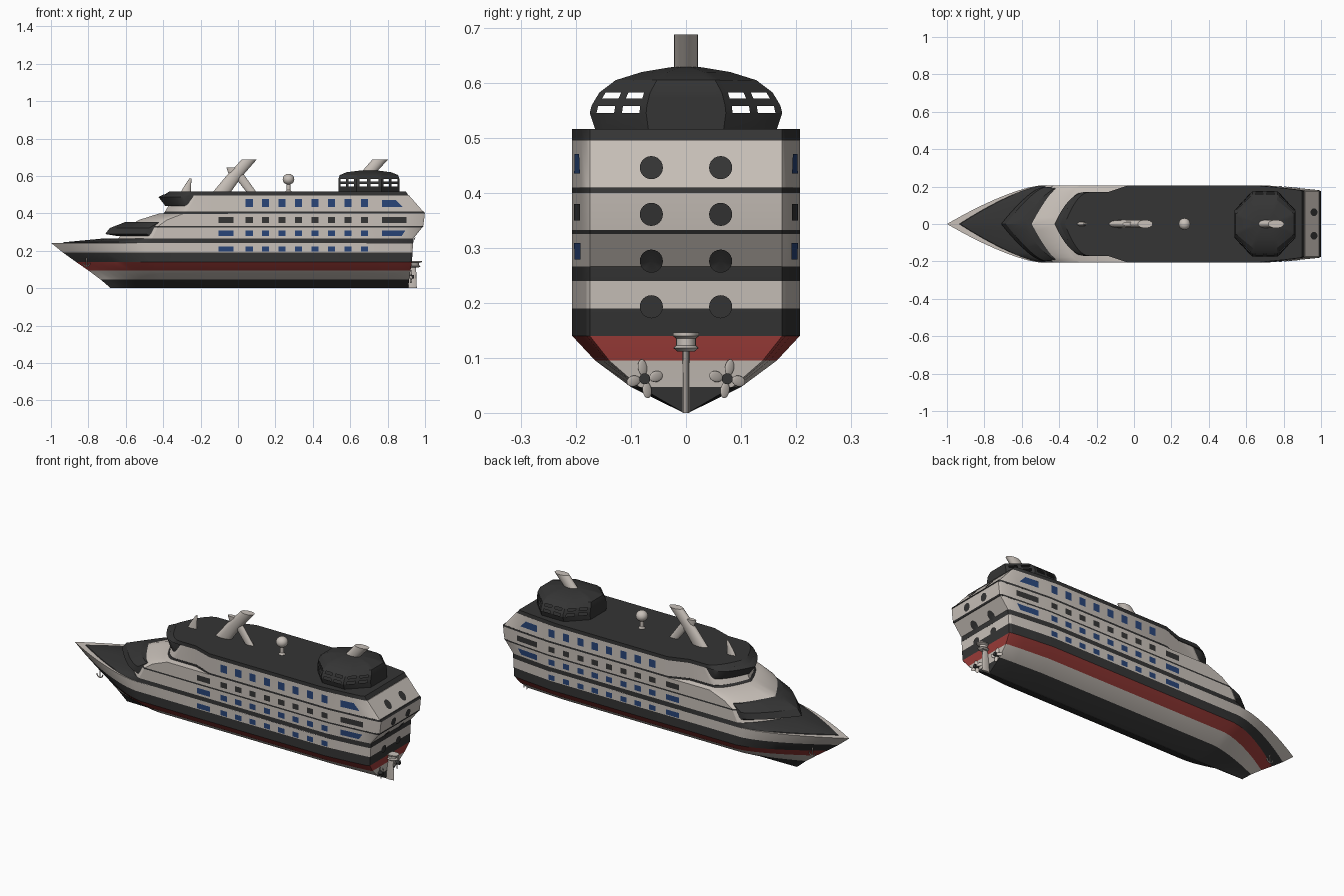
import bpy, bmesh, math
from mathutils import Vector

if "Cube" in bpy.data.objects:
    bpy.data.objects.remove(bpy.data.objects["Cube"])

def mat(name, rgb):
    m = bpy.data.materials.new(name)
    m.diffuse_color = (*rgb, 1)
    m.use_nodes = True
    m.node_tree.nodes["Principled BSDF"].inputs["Base Color"].default_value = m.diffuse_color
    return m

CREAM = mat("cream", (0.58, 0.53, 0.485))
DARK = mat("charcoal", (0.035, 0.035, 0.035))
RED = mat("red", (0.33, 0.045, 0.04))
BLUE = mat("blue_glass", (0.022, 0.06, 0.19))
BEAM = 0.207

def finish(name, bm, mats, angle=30, fix=True):
    if fix:
        bmesh.ops.recalc_face_normals(bm, faces=bm.faces)
    me = bpy.data.meshes.new(name)
    bm.to_mesh(me)
    bm.free()
    for m in mats:
        me.materials.append(m)
    ob = bpy.data.objects.new(name, me)
    bpy.context.collection.objects.link(ob)
    bpy.ops.object.select_all(action='DESELECT')
    ob.select_set(True)
    bpy.context.view_layer.objects.active = ob
    bpy.ops.object.shade_smooth_by_angle(angle=math.radians(angle))
    return ob

def skin(name, rings, bands, cap=None, skip=None, angle=30):
    """Bridge closed rings of points; bands gives one material per gap."""
    mats = list(dict.fromkeys(bands + [cap or bands[-1]]))
    bm = bmesh.new()
    vs = [[bm.verts.new(p) for p in r] for r in rings]
    n = len(rings[0])
    for i, m in enumerate(bands):
        for j in range(n):
            if skip and skip(i, j):
                continue
            k = (j + 1) % n
            f = bm.faces.new((vs[i][j], vs[i][k], vs[i + 1][k], vs[i + 1][j]))
            f.material_index = mats.index(m)
    bm.faces.new(vs[0]).material_index = mats.index(bands[0])
    bm.faces.new(vs[-1]).material_index = mats.index(cap or bands[-1])
    return finish(name, bm, mats, angle)

def outline(z, bow, length, stern, b=BEAM, p=1.4, w=None):
    """Ship-shaped ring: curved bow, optional shoulder, tapered stern."""
    w = w or b
    a = min(0.7, stern - 0.25)
    half = [(bow + length * i / 8, w * (1 - (1 - i / 8) ** p)) for i in range(9)]
    half += [(-0.14, w), (-0.03, b), (a, b), (a + (stern - a) * 0.65, b * 0.92),
             (stern - 0.012, b * 0.875), (stern, b * 0.845)]
    return [(x, y, z) for x, y in half] + [(x, -y, z) for x, y in half[:0:-1]]

# Hull with painted bands
skin("hull", [outline(0, -0.68, 0.3, 0.91, 0.004),
              outline(0.047, -0.735, 0.32, 0.915, 0.10),
              outline(0.095, -0.80, 0.37, 0.922, 0.165),
              outline(0.14, -0.865, 0.41, 0.93),
              outline(0.19, -0.935, 0.45, 0.933),
              outline(0.243, -1.0, 0.50, 0.936)],
     [DARK, CREAM, RED, DARK, CREAM], CREAM, angle=20)

# Foredeck and dark belt
skin("foredeck", [outline(0.240, -0.94, 0.45, 0.936), outline(0.246, -0.93, 0.45, 0.937),
                  outline(0.266, -0.72, 0.27, 0.938)], [DARK, DARK])

# Superstructure tiers separated by thin dark belts
skin("lower_tier", [outline(0.266, -0.64, 0.18, 0.938), outline(0.325, -0.60, 0.17, 0.985)], [CREAM])
skin("lower_belt", [outline(0.325, -0.60, 0.17, 0.987), outline(0.333, -0.59, 0.17, 0.992)], [DARK])
skin("middle_tier", [outline(0.333, -0.585, 0.16, 0.99), outline(0.365, -0.53, 0.15, 0.995),
                     outline(0.40, -0.42, 0.13, 0.998)], [CREAM, CREAM])
skin("upper_belt", [outline(0.40, -0.40, 0.12, 1.0, p=2, w=0.168),
                    outline(0.41, -0.39, 0.12, 0.995, p=2, w=0.168)], [DARK])
skin("upper_tier", [outline(0.41, -0.39, 0.12, 0.99, p=2, w=0.166),
                    outline(0.496, -0.34, 0.12, 0.915, p=2, w=0.166)], [CREAM])
skin("roof_deck", [outline(0.496, -0.40, 0.13, 0.912, p=2, w=0.17),
                   outline(0.516, -0.37, 0.13, 0.898, p=2, w=0.17)], [DARK])

# Wedge-shaped window visors at the front
skin("lower_visor", [outline(0.28, -0.65, 0.18, 0.3, 0.195), outline(0.29, -0.71, 0.22, 0.3, 0.198),
                     outline(0.322, -0.685, 0.21, 0.3, 0.198), outline(0.355, -0.60, 0.18, 0.3, 0.19)],
     [DARK] * 3)
skin("upper_visor", [outline(0.44, -0.39, 0.13, 0.3, 0.160, 2), outline(0.455, -0.40, 0.13, 0.3, 0.161, 2),
                     outline(0.488, -0.425, 0.15, 0.3, 0.163, 2), outline(0.5, -0.40, 0.14, 0.3, 0.163, 2)],
     [DARK] * 3)

# Stern x by height, and side y by position
STERN = [(0.14, 0.93), (0.266, 0.938), (0.325, 0.985), (0.333, 0.99), (0.40, 0.998), (0.41, 0.99), (0.496, 0.915)]

def stern_x(z):
    for (z0, x0), (z1, x1) in zip(STERN, STERN[1:]):
        if z <= z1:
            return x0 + (x1 - x0) * (z - z0) / (z1 - z0)
    return x1

def side_y(x, z):
    t = max(0, x - 0.7) / ((stern_x(z) - 0.7) * 0.65)
    return BEAM * (1 - 0.08 * t) + 0.003

# Side windows, as plates on both flanks
bm = bmesh.new()
def window(x0, x1, z, h, m, lean=0.0):
    for s in (-1, 1):
        quad = [(x0, z - h), (x1, z - h), (x1 + lean, z + h), (x0, z + h)]
        if s > 0:
            quad.reverse()
        f = bm.faces.new([bm.verts.new((x, s * side_y(x, zz), zz)) for x, zz in quad])
        f.material_index = m

for z, h, m in ((0.455, 0.021, 0), (0.365, 0.015, 1), (0.294, 0.015, 0), (0.21, 0.014, 0)):
    for i in range(8):
        x = 0.06 + 0.088 * i
        window(x - 0.019, x + 0.019, z, h, m)
    if z < 0.4:
        window(-0.105, -0.025, z, h, m)
window(0.77, 0.88, 0.453, 0.018, 0, -0.035)
window(0.77, 0.90, 0.365, 0.015, 1)
window(0.77, 0.875, 0.294, 0.015, 0, 0.02)
finish("side_windows", bm, [BLUE, DARK], fix=False)

# Stern portholes following the stern slope
bm = bmesh.new()
for y in (-0.063, 0.063):
    for z in (0.446, 0.361, 0.276, 0.193):
        pts = [(y + 0.021 * math.cos(a), z + 0.021 * math.sin(a))
               for a in (math.tau * i / 24 for i in range(24))]
        c = bm.verts.new((stern_x(z) + 0.004, y, z))
        vs = [bm.verts.new((stern_x(q) + 0.004, p, q)) for p, q in pts]
        for i in range(24):
            bm.faces.new((c, vs[i], vs[(i + 1) % 24]))
finish("stern_portholes", bm, [DARK], fix=False)

# Octagonal aft lounge with window openings, five strips per side
def octagon(z, rx, ry):
    c = [Vector((math.cos(a), math.sin(a))) / math.cos(math.pi / 8)
         for a in (math.pi / 8 + k * math.pi / 4 for k in range(8))]
    pts = [c[k].lerp(c[(k + 1) % 8], s) for k in range(8) for s in (0, 0.12, 0.43, 0.57, 0.88)]
    return [(0.70 + rx * p.x, ry * p.y, z) for p in pts]

LOUNGE = [(0.515, 0.163, 0.165), (0.545, 0.163, 0.175), (0.558, 0.163, 0.172), (0.572, 0.163, 0.164),
          (0.583, 0.163, 0.157), (0.605, 0.156, 0.128), (0.62, 0.12, 0.08), (0.629, 0.05, 0.025)]
skin("aft_lounge", [octagon(*r) for r in LOUNGE], [DARK] * 7, angle=20,
     skip=lambda i, j: i in (1, 3) and j % 5 in (1, 3) and j // 5 not in (3, 7))

# Funnels, masts and fins from elliptical rings
def tube(name, rings, m=CREAM, n=20):
    skin(name, [[(x + rx * math.cos(math.tau * i / n), y + ry * math.sin(math.tau * i / n), z)
                 for i in range(n)] for x, y, z, rx, ry in rings], [m] * (len(rings) - 1))

tube("aft_funnel", [(0.69, 0, 0.61, 0.04, 0.022), (0.76, 0, 0.688, 0.042, 0.022)])
tube("main_funnel", [(-0.09, 0, 0.51, 0.048, 0.02), (-0.02, 0, 0.60, 0.043, 0.021), (0.06, 0, 0.688, 0.04, 0.022)])
tube("funnel_strut", [(0.075, 0, 0.51, 0.026, 0.013), (0.0, 0, 0.61, 0.03, 0.013)])
tube("funnel_fin", [(-0.01, 0, 0.58, 0.03, 0.012), (-0.028, 0, 0.645, 0.034, 0.012)])
tube("forward_mast", [(-0.28, 0, 0.51, 0.028, 0.012), (-0.27, 0, 0.545, 0.018, 0.009), (-0.253, 0, 0.588, 0.006, 0.004)])
tube("radome_post", [(0.27, 0, 0.51, 0.022, 0.022), (0.27, 0, 0.525, 0.010, 0.010), (0.27, 0, 0.57, 0.010, 0.010)])
tube("radome", [(0.27, 0, 0.583 - 0.029 * math.cos(a), 0.031 * math.sin(a), 0.031 * math.sin(a))
                for a in (math.pi * (i + 0.3) / 10.6 for i in range(11))])

# Rudder and its mount
tube("rudder", [(0.93, 0, 0.0, 0.026, 0.006), (0.93, 0, 0.115, 0.022, 0.006)])
tube("rudder_mount", [(0.945, 0, 0.112, 0.022, 0.016), (0.945, 0, 0.118, 0.032, 0.023), (0.945, 0, 0.123, 0.022, 0.018),
                      (0.945, 0, 0.135, 0.022, 0.018), (0.95, 0, 0.14, 0.034, 0.024), (0.95, 0, 0.146, 0.034, 0.024)])

# Propellers: shaft hub with four flattened blades
for side, s in (("left", -1), ("right", 1)):
    c = Vector((0.925, s * 0.075, 0.062))
    bpy.ops.mesh.primitive_cylinder_add(vertices=16, radius=0.010, depth=0.09,
                                        location=c - Vector((0.03, 0, 0)), rotation=(0, math.pi / 2, 0))
    hub = bpy.context.object
    hub.name = side + "_propeller_hub"
    hub.data.materials.append(DARK)
    bpy.ops.object.shade_smooth_by_angle()
    for k in range(4):
        a = k * math.pi / 2 + 0.2 * s
        loc = c + Vector((0, math.sin(a), math.cos(a))) * 0.021
        bpy.ops.mesh.primitive_uv_sphere_add(segments=12, ring_count=8, radius=1, location=loc)
        blade = bpy.context.object
        blade.name = f"{side}_propeller_blade_{k + 1}"
        blade.scale = (0.003, 0.010, 0.015)
        blade.rotation_euler = (-a, 0, 0.6)
        blade.data.materials.append(CREAM)
        bpy.ops.object.shade_smooth_by_angle()

# Anchors: shank and curved flukes as bevelled curves
for side, s in (("left", -1), ("right", 1)):
    cu = bpy.data.curves.new(side + "_anchor", 'CURVE')
    cu.dimensions = '3D'
    cu.bevel_depth = 0.003
    cu.bevel_resolution = 1
    y = s * 0.052
    arc = [(-0.81 + 0.018 * math.cos(a), y, 0.135 + 0.018 * math.sin(a))
           for a in (math.pi * (1 + i / 8) for i in range(9))]
    for pts in (arc, [(-0.81, y, 0.117), (-0.81, y, 0.165), (-0.81, y * 0.6, 0.172)]):
        sp = cu.splines.new('POLY')
        sp.points.add(len(pts) - 1)
        for p, q in zip(sp.points, pts):
            p.co = (*q, 1)
    cu.materials.append(CREAM)
    ob = bpy.data.objects.new(side + "_anchor", cu)
    bpy.context.collection.objects.link(ob)
    bpy.ops.object.select_all(action='DESELECT')
    ob.select_set(True)
    bpy.context.view_layer.objects.active = ob
    bpy.ops.object.convert(target='MESH')
